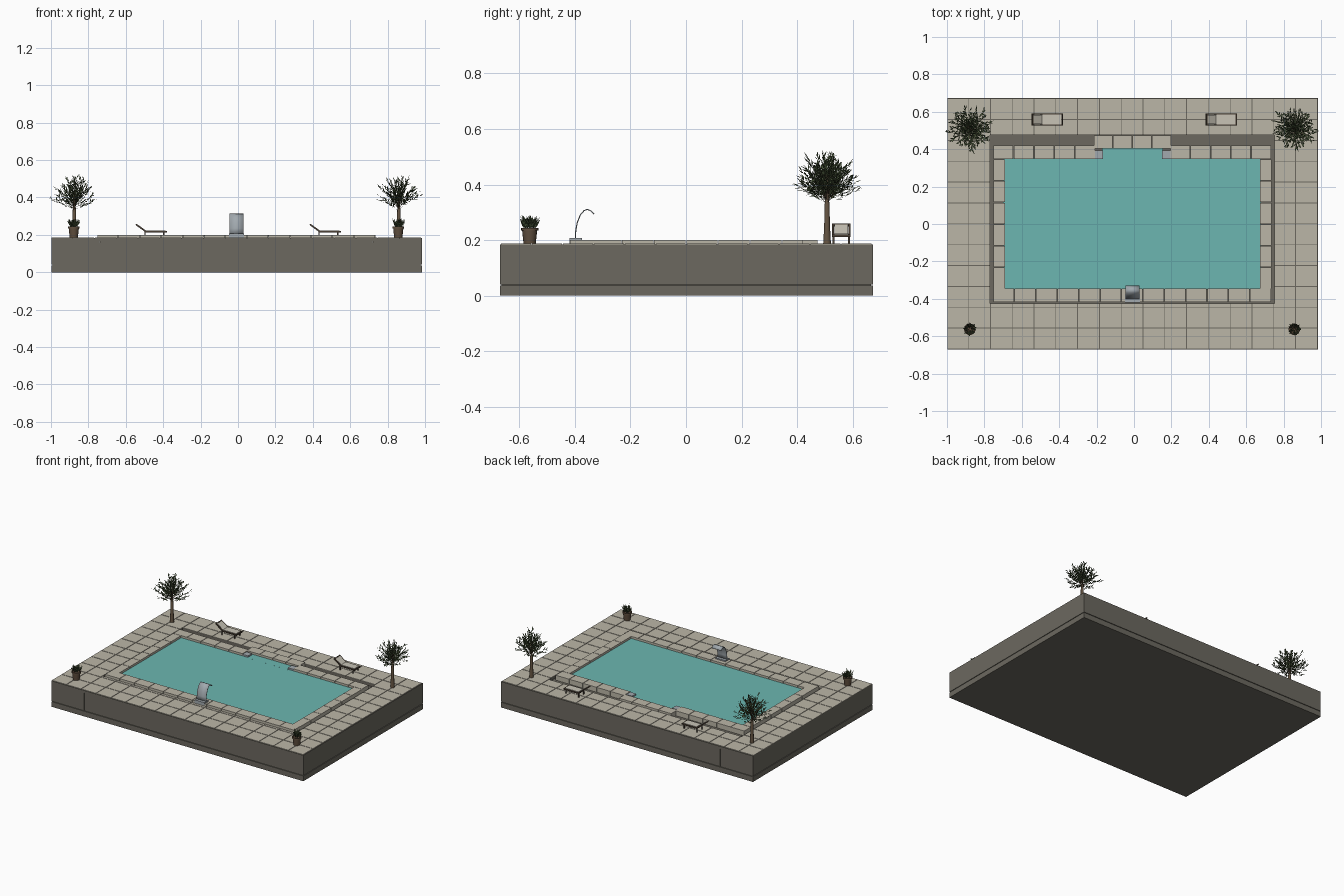
import bpy, bmesh, math, random
from mathutils import Vector, Matrix

random.seed(4)
if "Cube" in bpy.data.objects:
    bpy.data.objects.remove(bpy.data.objects["Cube"], do_unlink=True)


def material(name, r, g, b):
    m = bpy.data.materials.new(name)
    m.diffuse_color = (r, g, b, 1)
    m.use_nodes = True
    m.node_tree.nodes["Principled BSDF"].inputs["Base Color"].default_value = (r, g, b, 1)
    return m


DECK = material("pale stone", 0.50, 0.47, 0.39)
DARK = material("dark concrete", 0.15, 0.14, 0.115)
WATER = material("pool water", 0.15, 0.47, 0.44)
STEEL = material("brushed steel", 0.36, 0.40, 0.43)
WOOD = material("dark wood", 0.07, 0.05, 0.035)
BARK = material("bark", 0.13, 0.09, 0.055)
LEAF = material("leaf green", 0.07, 0.10, 0.045)
CLAY = material("brown clay", 0.12, 0.08, 0.05)
FABRIC = material("cream fabric", 0.58, 0.55, 0.47)


def finish(name, bm, mat, smooth=False):
    me = bpy.data.meshes.new(name)
    bm.to_mesh(me)
    bm.free()
    me.materials.append(mat)
    ob = bpy.data.objects.new(name, me)
    bpy.context.collection.objects.link(ob)
    for p in me.polygons:
        p.use_smooth = smooth
    return ob


def add_box(bm, x0, x1, y0, y1, z0, z1):
    size = Matrix.Diagonal((x1 - x0, y1 - y0, z1 - z0, 1))
    mid = Matrix.Translation(((x0 + x1) / 2, (y0 + y1) / 2, (z0 + z1) / 2))
    bmesh.ops.create_cube(bm, size=1, matrix=mid @ size)


def boxes(name, mat, *items):
    bm = bmesh.new()
    for b in items:
        add_box(bm, *b)
    return finish(name, bm, mat)


def lathe(name, mat, profile, x, y, sides=16):
    # Revolve (radius, height) pairs about a vertical axis
    bm = bmesh.new()
    vs = [bm.verts.new((r, 0, z)) for r, z in profile]
    es = [bm.edges.new(pair) for pair in zip(vs, vs[1:])]
    bmesh.ops.spin(bm, geom=vs + es, axis=(0, 0, 1), angle=math.tau, steps=sides,
                   use_merge=True)
    bmesh.ops.remove_doubles(bm, verts=bm.verts, dist=0.0002)
    bmesh.ops.recalc_face_normals(bm, faces=bm.faces)
    ob = finish(name, bm, mat, True)
    ob.location = (x, y, 0)
    bpy.context.view_layer.objects.active = ob
    ob.select_set(True)
    bpy.ops.object.shade_smooth_by_angle(angle=0.7)
    ob.select_set(False)


# Overall levels and outlines
X0, X1, Y0, Y1 = -0.998, 0.983, -0.67, 0.673
GX0, GX1, GY0, GY1 = -0.77, 0.75, -0.425, 0.475
FLOOR, TOP, RIM = 0.165, 0.187, 0.2
PITCH, GAP = 0.1165, 0.004

# Base slab and the body, split into three panels
boxes("base_slab", DARK, (X0, X1, Y0, Y1, 0, 0.037))
boxes("body_core", DARK, (X0 + .006, X1 - .006, Y0 + .006, Y1 - .006, 0.03, 0.16))
cuts = [X0, -0.74, 0.72, X1]
boxes("body_panels", DARK, *[(a + (.001 if i else 0), b - (.001 if i < 2 else 0), Y0, Y1, 0.041, FLOOR)
                             for i, (a, b) in enumerate(zip(cuts, cuts[1:]))])

# Deck frame around the sunken gutter
frame = [(X0, X1, Y0, GY0), (X0, X1, GY1, Y1), (X0, GX0, GY0, GY1), (GX1, X1, GY0, GY1)]
boxes("deck_bed", DARK, *[(*f, FLOOR, TOP - 0.003) for f in frame])

# Deck tiles, clipped to the frame
bm = bmesh.new()
for fx0, fx1, fy0, fy1 in frame:
    for i in range(-9, 10):
        for j in range(-8, 8):
            tx, ty = 0.05 + i * PITCH, 0.003 + j * 0.1115
            a, b = max(tx, fx0), min(tx + PITCH - GAP, fx1)
            c, d = max(ty, fy0), min(ty + 0.1115 - GAP, fy1)
            if b - a > 0.002 and d - c > 0.002:
                add_box(bm, a, b, c, d, TOP - 0.004, TOP)
finish("deck_tiles", bm, DECK)

# Water with the entry bay at the back
boxes("water", WATER, (-0.70, 0.68, -0.35, 0.352, FLOOR, 0.185),
      (-0.17, 0.155, 0.34, 0.405, FLOOR, 0.1852))


# Coping stones round the edge
def stone_row(bm, x0, x1, y0, y1):
    along_x = x1 - x0 > y1 - y0
    length = max(x1 - x0, y1 - y0)
    n = max(1, round(length / 0.114))
    for k in range(n):
        a, b = k * length / n, (k + 1) * length / n - 0.003
        if along_x:
            add_box(bm, x0 + a, x0 + b, y0, y1, FLOOR, RIM)
        else:
            add_box(bm, x0, x1, y0 + a, y0 + b, FLOOR, RIM)


bm = bmesh.new()
for row in [(-0.752, 0.735, -0.418, -0.345), (-0.752, -0.205, 0.347, 0.42),
            (0.195, 0.735, 0.347, 0.42), (-0.752, -0.69, -0.345, 0.347),
            (0.673, 0.735, -0.345, 0.347), (-0.215, 0.2, 0.403, 0.473)]:
    stone_row(bm, *row)
finish("coping_stones", bm, DECK)
boxes("bay_steps", STEEL, (-0.21, -0.165, 0.347, 0.392, FLOOR, 0.196),
      (0.15, 0.197, 0.347, 0.392, FLOOR, 0.196))

# Curved water spout
bm = bmesh.new()
path = [(-0.4, .2), (-.399, .235), (-.393, .265), (-.382, .292), (-.368, .308), (-.355, .313),
        (-.342, .307), (-.33, .295)]
strip = [[bm.verts.new((x, y, z)) for x in (-0.045, 0.029)] for y, z in path]
for (a, b), (c, d) in zip(strip, strip[1:]):
    bm.faces.new((a, b, d, c))
spout = finish("spout_sheet", bm, STEEL, True)
spout.modifiers.new("thickness", "SOLIDIFY").thickness = 0.004
boxes("spout_base", STEEL, (-0.047, 0.031, -0.42, -0.375, TOP, 0.208))

# Loungers
for side, x in (("right", -0.55), ("left", 0.38)):
    y0, y1 = 0.526, 0.592
    legs = [(x + d, x + d + .006, y, y + .006, TOP, 0.215)
            for d in (0.05, 0.15) for y in (y0 + .002, y1 - .008)]
    rails = [(x + .055, x + .17, y, y + .006, 0.212, 0.221) for y in (y0, y1 - .006)]
    ends = [(x + d, x + d + .006, y0, y1, 0.212, 0.221) for d in (0.05, 0.164)]
    boxes(side + "_lounger_frame", WOOD, *legs, *rails, *ends)
    boxes(side + "_lounger_seat", FABRIC, (x + .058, x + .162, y0 + .007, y1 - .007, .216, .223))
    for part, mat, items in (
            ("back_frame", WOOD, [(-.066, 0, 0, .007, -.004, .004), (-.066, 0, .059, .066, -.004, .004),
                                  (-.066, -.06, 0, .066, -.004, .004)]),
            ("back_cushion", FABRIC, [(-.059, -.002, .008, .058, -.003, .005)])):
        ob = boxes(side + "_lounger_" + part, mat, *items)
        ob.location = (x + .058, y0, 0.217)
        ob.rotation_euler.y = math.radians(36)


# Leaves are thin folded-free diamonds
def add_leaf(bm, base, direction, length, width):
    d = direction.normalized()
    s = d.cross(Vector((random.uniform(-.5, .5), random.uniform(-.5, .5), 1))).normalized() * width
    mid = base + d * length * 0.45
    bm.faces.new([bm.verts.new(p) for p in (base, mid + s, base + d * length, mid - s)])


def tree(name, x, y):
    lathe(name + "_trunk", BARK, [(0, .18), (.015, .18), (.011, .25), (.009, .33), (.004, .38), (0, .38)],
          x, y, 10)
    leaves, twigs = bmesh.new(), bmesh.new()
    for k in range(54):
        # Vase of branches, spread evenly by the golden angle
        az = k * 2.4
        rise = math.radians(8 + 74 * ((k + .5) / 54) ** 1.1)
        out = Vector((math.cos(az) * math.cos(rise), math.sin(az) * math.cos(rise), math.sin(rise)))
        start = Vector((0, 0, 0.325 + random.random() * 0.05))
        reach = random.uniform(0.095, 0.125)
        tip = start + out * reach + Vector((0, 0, 0.022))
        side = out.cross(Vector((0, 0, 1))).normalized() * 0.0015
        twigs.faces.new([twigs.verts.new(p) for p in (start - side, start + side, tip)])
        for t in range(14):
            f = 0.3 + 0.7 * t / 13
            fan = Vector((random.uniform(-1, 1), random.uniform(-1, 1), random.uniform(-.3, .4)))
            add_leaf(leaves, start.lerp(tip, f), out + fan * 0.9, random.uniform(.018, .03), .0036)
    for bm, part, mat in ((leaves, "_leaves", LEAF), (twigs, "_twigs", BARK)):
        finish(name + part, bm, mat).location = (x, y, 0)


tree("right_tree", -0.875, 0.508)
tree("left_tree", 0.86, 0.508)

# Potted shrubs at the front corners
for side, x in (("right", -0.878), ("left", 0.857)):
    lathe(side + "_pot", CLAY, [(0, TOP), (.022, TOP), (.027, .234), (.031, .234), (.031, .244),
                                (.026, .244), (.025, .238), (0, .238)], x, -0.563)
    bm = bmesh.new()
    for k in range(90):
        a, r = random.uniform(0, math.tau), random.random() ** .5
        base = Vector((math.cos(a) * r * .02, math.sin(a) * r * .02, 0.238 + random.random() * .015))
        add_leaf(bm, base, Vector((math.cos(a) * r * .6, math.sin(a) * r * .6, 1)),
                 random.uniform(.025, .044), .0035)
    finish(side + "_pot_plant", bm, LEAF).location = (x, -0.563, 0)
